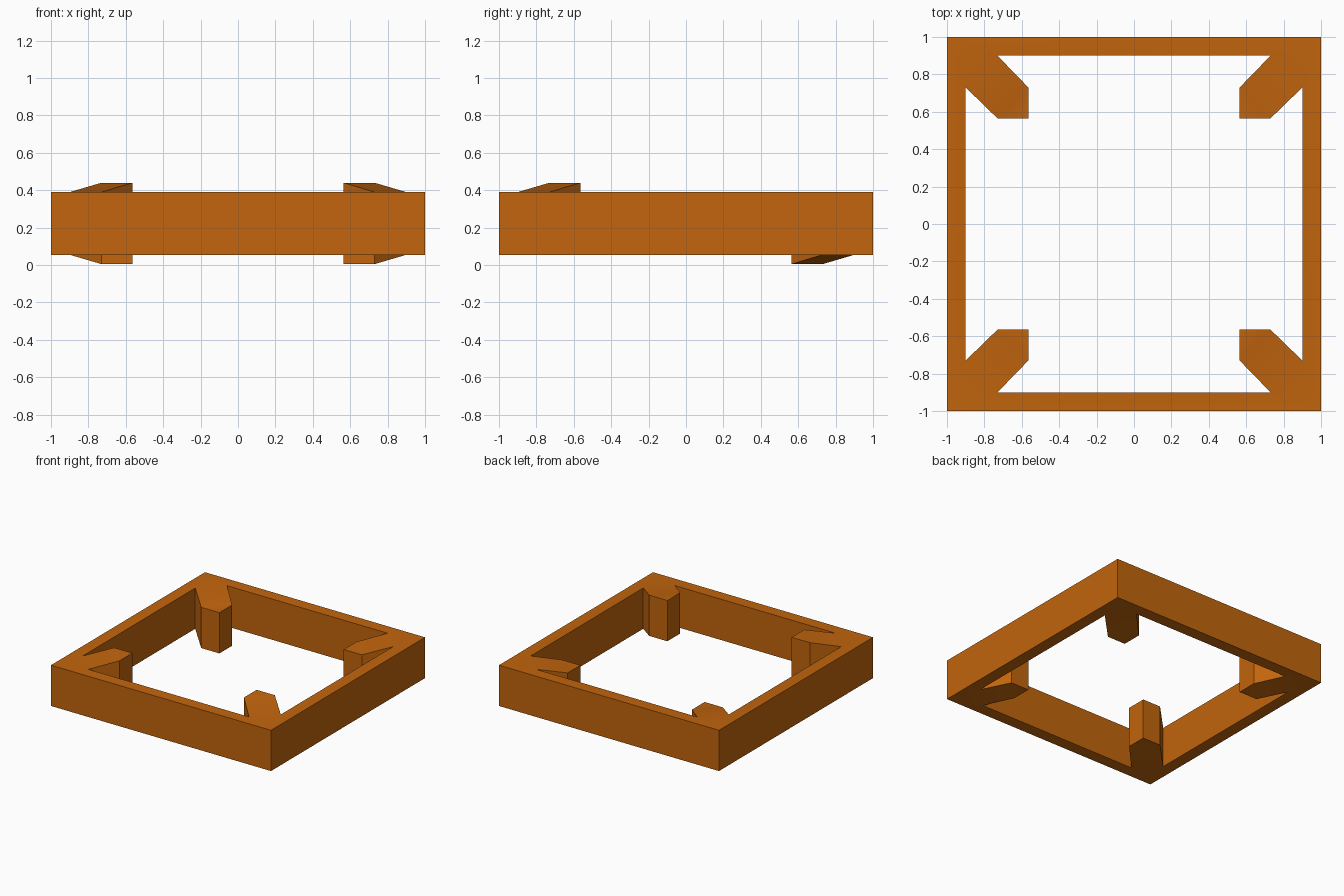
import bpy, bmesh, math

cube = bpy.data.objects.get("Cube")
if cube:
    bpy.data.objects.remove(cube, do_unlink=True)

# Dimensions
TOP, HEIGHT, SHIFT = 0.39, 0.335, 0.05

# Single flat colour
mat = bpy.data.materials.new("burnt orange")
colour = (0.54, 0.13, 0.004, 1.0)
mat.diffuse_color = colour
mat.use_nodes = True
bsdf = next(n for n in mat.node_tree.nodes if n.type == 'BSDF_PRINCIPLED')
bsdf.inputs["Base Color"].default_value = colour
bsdf.inputs["Roughness"].default_value = 0.7

bm = bmesh.new()


def corner(sx, sy):
    """Top faces of one corner and its brace: front braces rise, back ones dip."""
    tip = TOP - sy * SHIFT
    layout = {"outer": (1, 1, TOP),
              "side": (0.9, 0.73, TOP), "end": (0.73, 0.9, TOP),
              "tip_side": (0.73, 0.565, tip), "tip_end": (0.565, 0.73, tip),
              "tip": (0.565, 0.565, tip)}
    v = {k: bm.verts.new((sx * x, sy * y, z)) for k, (x, y, z) in layout.items()}
    for names in (("outer", "side", "end"),
                  ("side", "tip_side", "tip_end", "end"),
                  ("tip_side", "tip", "tip_end")):
        bm.faces.new([v[n] for n in names])
    return v


c = {(sx, sy): corner(sx, sy) for sx in (-1, 1) for sy in (-1, 1)}

# Straight rails between the corners
for s in (-1, 1):
    for a, b, inner in ((c[-1, s], c[1, s], "end"), (c[s, -1], c[s, 1], "side")):
        bm.faces.new((a["outer"], b["outer"], b[inner], a[inner]))

# Give the sheet its depth, keeping the slopes on both sides
extruded = bmesh.ops.extrude_face_region(bm, geom=bm.faces[:], use_keep_orig=True)
low = [g for g in extruded["geom"] if isinstance(g, bmesh.types.BMVert)]
bmesh.ops.translate(bm, verts=low, vec=(0, 0, -HEIGHT))
bmesh.ops.recalc_face_normals(bm, faces=bm.faces[:])

mesh = bpy.data.meshes.new("braced_frame")
bm.to_mesh(mesh)
bm.free()
mesh.materials.append(mat)
frame = bpy.data.objects.new("braced_frame", mesh)
bpy.context.collection.objects.link(frame)

# Soften only the shallow bends where the braces leave the frame
bpy.ops.object.select_all(action='DESELECT')
frame.select_set(True)
bpy.context.view_layer.objects.active = frame
bpy.ops.object.shade_smooth_by_angle(angle=math.radians(30))
